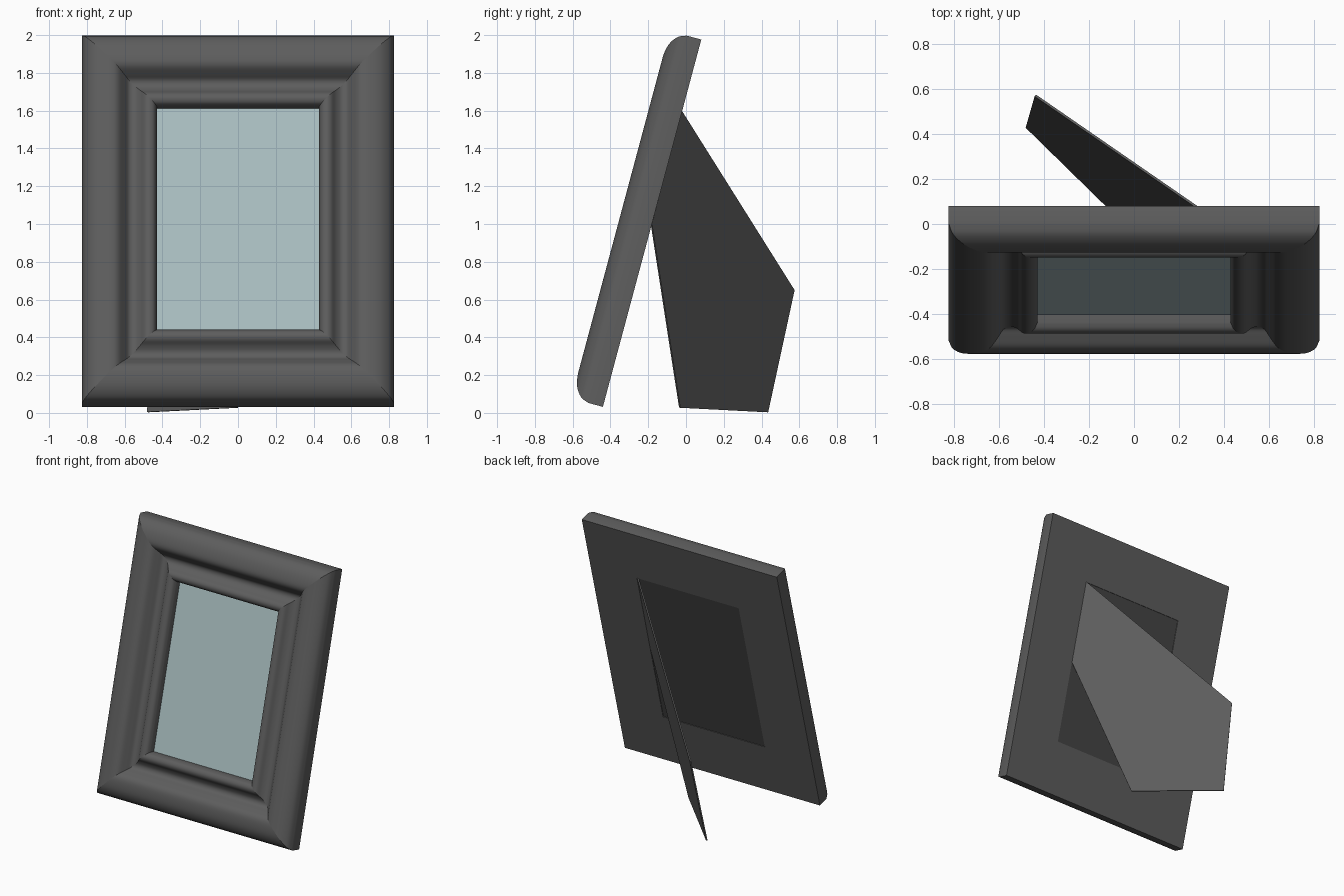
import bpy, bmesh
from math import radians
from mathutils import Matrix, Vector

if "Cube" in bpy.data.objects:
    bpy.data.objects.remove(bpy.data.objects["Cube"])

W, H, B = 1.65, 2.013, 0.395          # frame width, height, border width
LEAN = Matrix.Translation((0, -0.44, 0.032)) @ Matrix.Rotation(radians(75), 4, 'X')


def material(name, rgb):
    m = bpy.data.materials.new(name)
    m.diffuse_color = (*rgb, 1)
    m.use_nodes = True
    m.node_tree.nodes["Principled BSDF"].inputs["Base Color"].default_value = m.diffuse_color
    return m


def finish(name, bm, mat, matrix=None):
    bmesh.ops.recalc_face_normals(bm, faces=bm.faces)
    me = bpy.data.meshes.new(name)
    bm.to_mesh(me)
    bm.free()
    if matrix:
        me.transform(matrix)
    ob = bpy.data.objects.new(name, me)
    bpy.context.collection.objects.link(ob)
    me.materials.append(mat)
    return ob


def smooth_curve(pts, steps=4):
    """Catmull-Rom curve through 2D points."""
    p = [Vector(q) for q in pts]
    p = [2 * p[0] - p[1]] + p + [2 * p[-1] - p[-2]]
    out = []
    for a, b, c, d in zip(p, p[1:], p[2:], p[3:]):
        for i in range(steps):
            t = i / steps
            out.append(0.5 * (2 * b + (c - a) * t + (2 * a - 5 * b + 4 * c - d) * t * t
                              + (3 * b - a - 3 * c + d) * t ** 3))
    return out + [p[-2]]


dark = material("dark_frame", (0.11, 0.11, 0.11))
board = material("backing", (0.06, 0.06, 0.06))
pale = material("pale_glass", (0.40, 0.52, 0.53))

# Moulding: (distance in from outer edge, height above back) swept round with mitred corners
curve = smooth_curve([(0, 0.08), (0.02, 0.125), (0.07, 0.16), (0.14, 0.173), (0.185, 0.163),
                      (0.22, 0.125), (0.245, 0.095), (0.275, 0.09), (0.305, 0.108),
                      (0.33, 0.135), (0.355, 0.143), (0.38, 0.132), (B, 0.105)])
profile = [Vector((B, 0)), Vector((0, 0))] + curve
bm = bmesh.new()
rings = []
for d, h in profile:
    x = W / 2 - d
    rings.append([bm.verts.new(c) for c in ((-x, d, h), (x, d, h), (x, H - d, h), (-x, H - d, h))])
for r, s in zip(rings, rings[1:] + rings[:1]):
    for i in range(4):
        j = (i + 1) % 4
        bm.faces.new((r[i], r[j], s[j], s[i]))
# keep the mitre seams crisp
for r, s in zip(rings, rings[1:]):
    for i in range(4):
        bm.edges.get((r[i], s[i])).smooth = False
frame = finish("moulded_frame", bm, dark, LEAN)
bpy.context.view_layer.objects.active = frame
frame.select_set(True)
bpy.ops.object.shade_smooth_by_angle(angle=radians(40), keep_sharp_edges=True)


# Backing board and glass filling the opening
def slab(name, h0, h1, mat):
    bm = bmesh.new()
    bmesh.ops.create_cube(bm, size=1)
    size = Matrix.Diagonal((W - 2 * B, H - 2 * B, h1 - h0, 1))
    bm.transform(Matrix.Translation((0, H / 2, (h0 + h1) / 2)) @ size)
    finish(name, bm, mat, LEAN)


slab("backing_board", 0.004, 0.055, board)
slab("glass", 0.055, 0.068, pale)

# Fold-out stand hinged on one side of the backing board
bm = bmesh.new()
outline = [(0.43, -0.022, 1.60), (-0.435, 0.575, 0.65), (-0.475, 0.435, 0.003),
           (0, -0.03, 0.027), (0.43, -0.18, 1.0)]
face = bm.faces.new([bm.verts.new(c) for c in outline])
face.normal_update()
offset = face.normal * 0.01
if offset.y < 0:
    offset = -offset
extruded = bmesh.ops.extrude_face_region(bm, geom=[face], use_keep_orig=True)["geom"]
bmesh.ops.translate(bm, vec=-offset, verts=[v for v in extruded if isinstance(v, bmesh.types.BMVert)])
finish("easel_stand", bm, dark)
